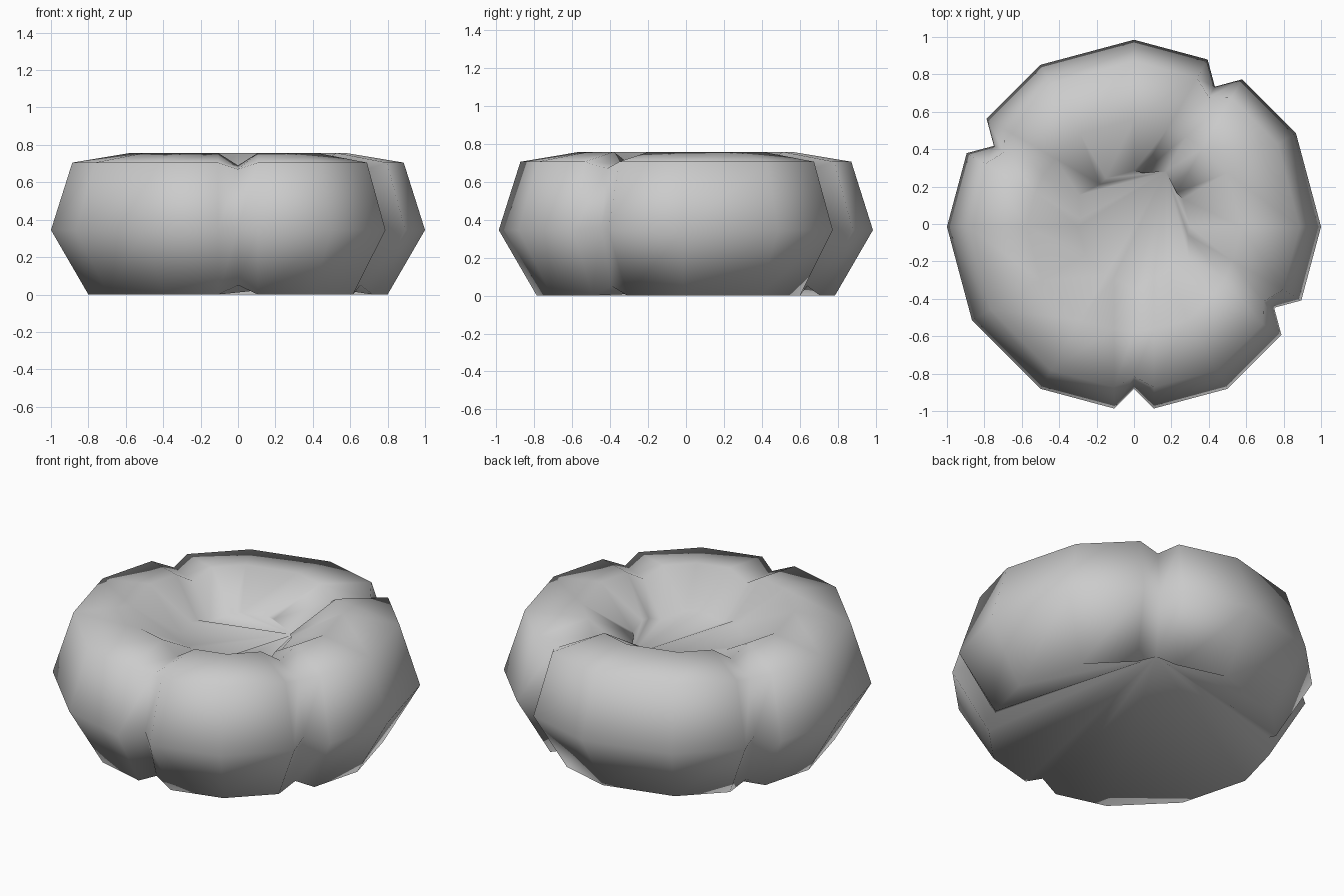
import bpy, bmesh
from math import sin, cos, pi

if "Cube" in bpy.data.objects:
    bpy.data.objects.remove(bpy.data.objects["Cube"])

# profile rings: (radius, height) of the lobes, and of the pinched groove
LOBE = [(0.80, 0.005), (1.00, 0.345), (0.886, 0.705), (0.575, 0.757), (0.30, 0.60)]
GROOVE = [(0.755, 0.055), (0.865, 0.36), (0.80, 0.67), (0.56, 0.69), (0.34, 0.54)]
GROOVE_STEPS = (2, 5, 9, 11)      # twelfths of a turn that carry a groove
HALF_WIDTH = 0.11
SHIFT_Y = -0.015


def polar(radius, step):
    a = step * pi / 6
    return radius * cos(a), radius * sin(a)


def ring_points(lobe, groove):
    """Twelve-sided ring, starting at the first groove."""
    points = []
    for i in range(2, 14):
        if i % 12 not in GROOVE_STEPS:
            points.append((*polar(lobe[0], i), lobe[1]))
            continue
        x, y = polar(lobe[0], i)
        t = HALF_WIDTH / (2 * lobe[0] * sin(pi / 12))
        sides = []
        for n in (i - 1, i + 1):
            u, v = polar(lobe[0], n)
            sides.append((x + (u - x) * t, y + (v - y) * t, lobe[1]))
        points += [sides[0], (*polar(groove[0], i), groove[1]), sides[1]]
    return points[1:] + points[:1]


# cushion body
bm = bmesh.new()
rings = [[bm.verts.new((x, y + SHIFT_Y, z)) for x, y, z in ring_points(l, g)]
         for l, g in zip(LOBE, GROOVE)]
count = len(rings[0])
for low, high in zip(rings, rings[1:]):
    for i in range(count):
        j = (i + 1) % count
        bm.faces.new((low[i], low[j], high[j], high[i]))

# underside and hollow floor, fanned from the first groove
for i in range(1, count - 1):
    bm.faces.new((rings[0][0], rings[0][i + 1], rings[0][i]))
    bm.faces.new((rings[-1][0], rings[-1][i], rings[-1][i + 1]))

for f in bm.faces:
    f.smooth = True
for v in rings[0]:
    v.co.z -= 0.005
mesh = bpy.data.meshes.new("grooved_cushion")
bm.to_mesh(mesh)
bm.free()
bpy.context.collection.objects.link(bpy.data.objects.new("grooved_cushion", mesh))
